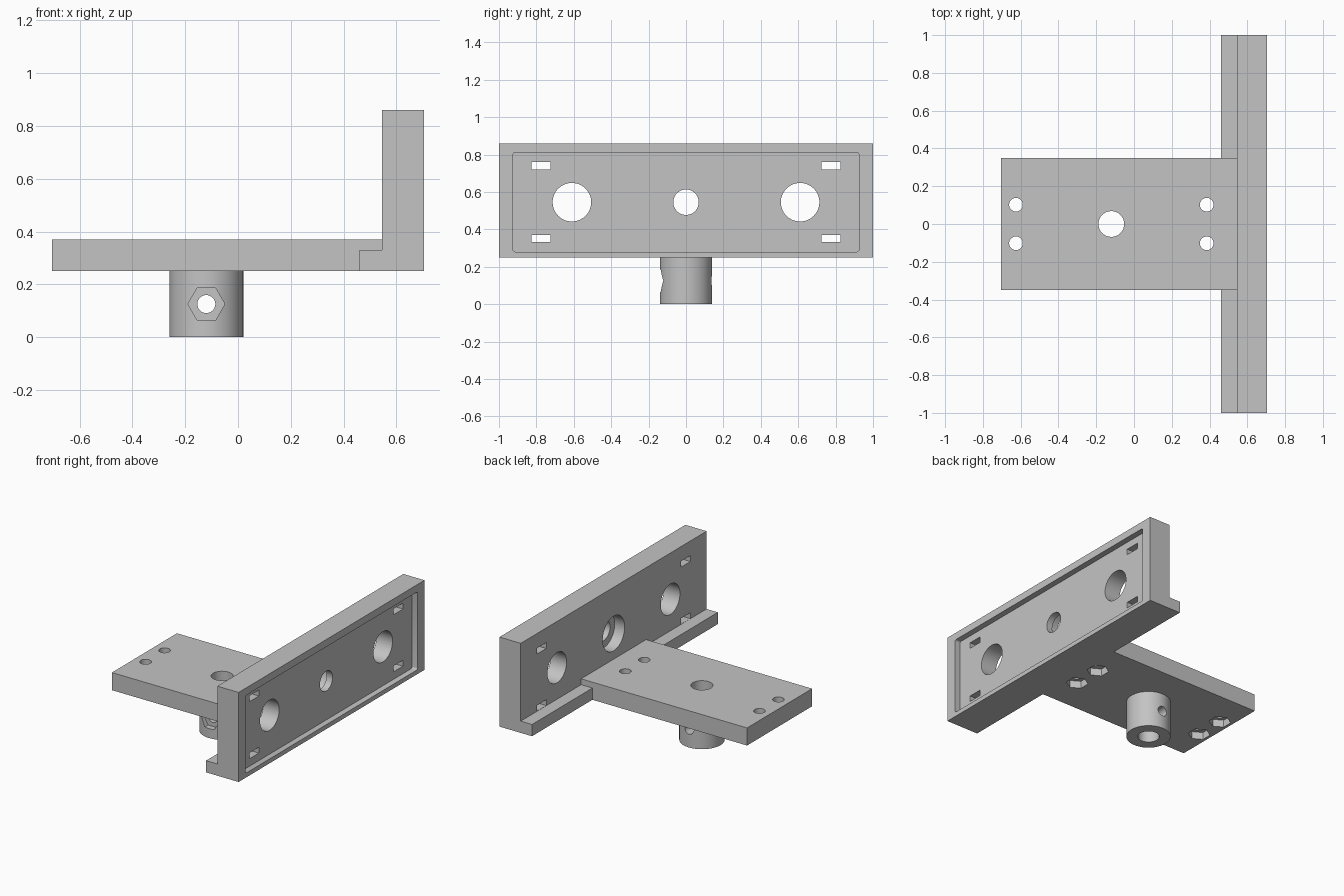
import bpy, bmesh
from math import radians
from mathutils import Matrix, Vector

if "Cube" in bpy.data.objects:
    bpy.data.objects.remove(bpy.data.objects["Cube"], do_unlink=True)

grey = bpy.data.materials.new("plain grey")
grey.use_nodes = True
colour = (0.55, 0.55, 0.55, 1)
grey.diffuse_color = colour
grey.node_tree.nodes["Principled BSDF"].inputs["Base Color"].default_value = colour


def finish(name, bm):
    bmesh.ops.recalc_face_normals(bm, faces=bm.faces)
    mesh = bpy.data.meshes.new(name)
    bm.to_mesh(mesh)
    bm.free()
    mesh.materials.append(grey)
    ob = bpy.data.objects.new(name, mesh)
    bpy.context.collection.objects.link(ob)
    return ob


def box(name, lo, hi, round_x=0):
    """Box between two corners, optionally rounding its edges along x."""
    lo, hi = Vector(lo), Vector(hi)
    bm = bmesh.new()
    bmesh.ops.create_cube(bm, size=1, matrix=Matrix.Translation((lo + hi) / 2)
                          @ Matrix.Diagonal((hi - lo).to_4d()))
    if round_x:
        edges = [e for e in bm.edges
                 if abs(e.verts[0].co.x - e.verts[1].co.x) > 1e-4]
        bmesh.ops.bevel(bm, geom=edges, offset=round_x, segments=4,
                        profile=0.5, affect='EDGES')
    return finish(name, bm)


def rod(name, start, end, radius, sides=64, turn=0):
    """Prism or cylinder between two points, turned about its own axis."""
    start, end = Vector(start), Vector(end)
    axis = end - start
    rot = axis.to_track_quat('Z', 'Y').to_matrix().to_4x4()
    bm = bmesh.new()
    bmesh.ops.create_cone(bm, cap_ends=True, segments=sides, radius1=radius,
                          radius2=radius, depth=axis.length,
                          matrix=Matrix.Translation((start + end) / 2) @ rot
                          @ Matrix.Rotation(radians(turn), 4, 'Z'))
    return finish(name, bm)


def combine(target, other, operation):
    mod = target.modifiers.new("join", 'BOOLEAN')
    mod.operation = operation
    mod.solver = 'EXACT'
    mod.object = other
    bpy.context.view_layer.objects.active = target
    bpy.ops.object.modifier_apply(modifier=mod.name)
    bpy.data.objects.remove(other, do_unlink=True)


BASE, TOP = 0.25, 0.86
BACK, FACE = 0.545, 0.705
BOSS_X, BOLT_Z, HOLE_Z = -0.12, 0.125, 0.545

# Upright wall, foot ledge, mounting plate and round boss
body = box("mounting_bracket", (BACK, -1, BASE), (FACE, 1, TOP))
combine(body, box("foot_ledge", (0.46, -1, BASE), (0.6, 1, 0.33)), 'UNION')
combine(body, box("plate", (-FACE, -0.35, BASE), (0.6, 0.35, 0.37)), 'UNION')
combine(body, rod("boss", (BOSS_X, 0, 0), (BOSS_X, 0, 0.3), 0.14), 'UNION')

cutters = [
    # Shallow rectangular recess in the outer wall face
    box("recess", (FACE - 0.04, -0.925, 0.28), (0.8, 0.925, 0.81), 0.012),
    # Centre wall hole and its counterbore
    rod("centre_hole", (0.5, 0, HOLE_Z), (0.8, 0, HOLE_Z), 0.068),
    rod("counterbore", (0.5, 0, HOLE_Z), (BACK + 0.075, 0, HOLE_Z), 0.118),
    # Bore through plate and boss
    rod("bore", (BOSS_X, 0, -0.1), (BOSS_X, 0, 0.5), 0.068),
    # Clamp bolt hole across the boss with a nut pocket at the front
    rod("bolt_hole", (BOSS_X, -0.3, BOLT_Z), (BOSS_X, 0.3, BOLT_Z), 0.034),
]
nut = rod("nut_pocket", (BOSS_X, -0.3, BOLT_Z), (BOSS_X, -0.1, BOLT_Z), 0.07, 6)
# Set two corners of the nut pocket level with the bolt axis
if not any(abs(v.co.z - BOLT_Z) < 1e-4 for v in nut.data.vertices):
    bpy.data.objects.remove(nut, do_unlink=True)
    nut = rod("nut_pocket", (BOSS_X, -0.3, BOLT_Z), (BOSS_X, -0.1, BOLT_Z),
              0.07, 6, 30)
cutters.append(nut)

for side in (-1, 1):
    # Large wall holes and cable tie slots
    y = side * 0.61
    cutters.append(rod("wall_hole", (0.5, y, HOLE_Z), (0.8, y, HOLE_Z), 0.103))
    y = side * 0.775
    for z in (0.351, 0.74):
        cutters.append(box("slot", (0.5, y - 0.05, z - 0.02),
                           (0.8, y + 0.05, z + 0.02)))
    # Plate screw holes with hexagonal nut pockets underneath
    y = side * 0.102
    for x in (-0.625, 0.385):
        cutters.append(rod("screw_hole", (x, y, 0.1), (x, y, 0.5), 0.036))
        cutters.append(rod("hex_pocket", (x, y, 0.1), (x, y, BASE + 0.05),
                           0.07, 6))
        pocket = cutters[-1]
        # Point two corners of each pocket along y
        if not any(abs(v.co.x - x) < 1e-4 for v in pocket.data.vertices):
            pocket.data.transform(Matrix.Translation((x, y, 0))
                                  @ Matrix.Rotation(radians(30), 4, 'Z')
                                  @ Matrix.Translation((-x, -y, 0)))

for cutter in cutters:
    combine(body, cutter, 'DIFFERENCE')

# Smooth round walls, crisp edges
bpy.ops.object.select_all(action='DESELECT')
body.select_set(True)
bpy.context.view_layer.objects.active = body
bpy.ops.object.shade_smooth_by_angle(angle=radians(30))
